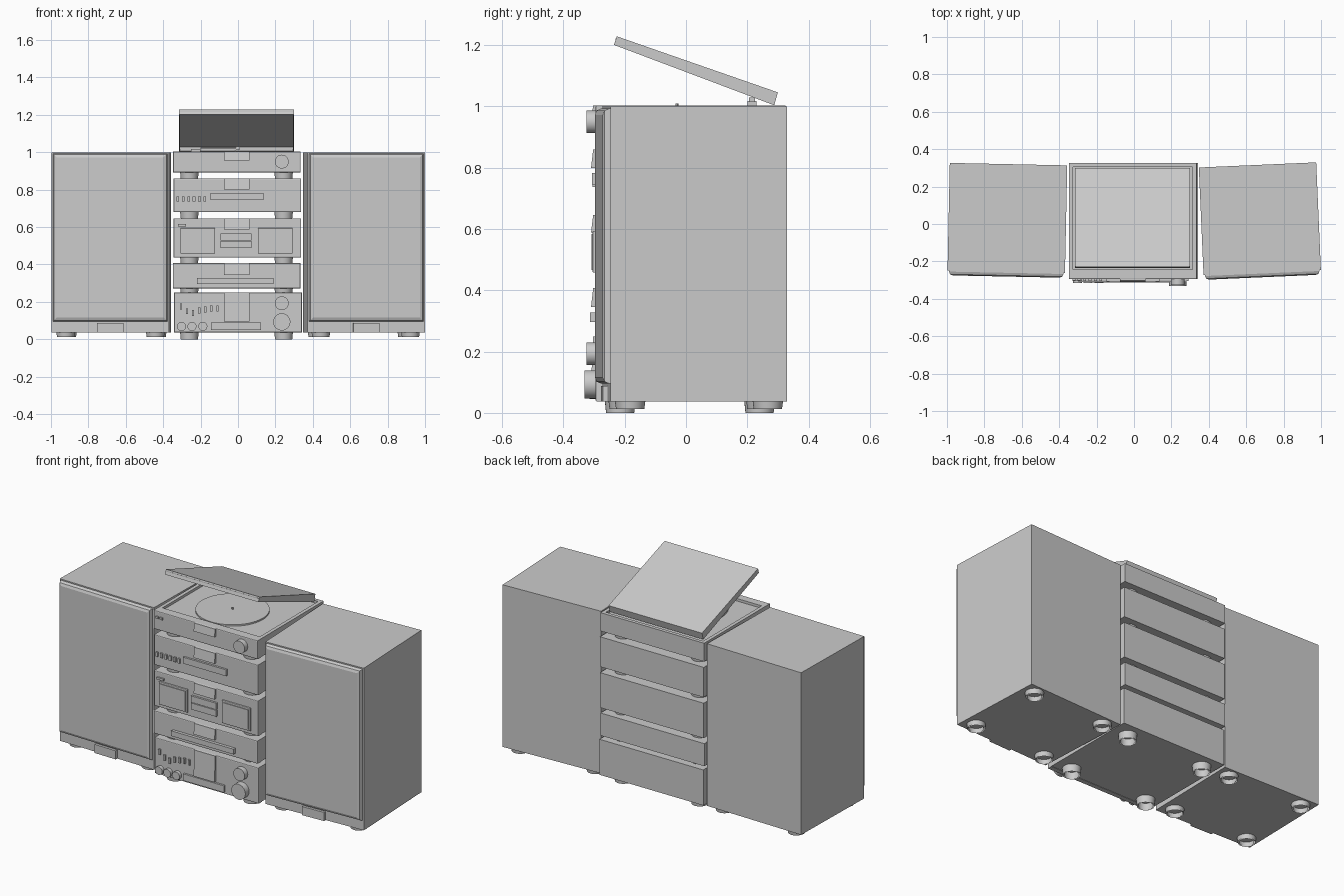
import bpy, bmesh
from math import radians, pi
from mathutils import Matrix, Vector

if "Cube" in bpy.data.objects:
    bpy.data.objects.remove(bpy.data.objects["Cube"])

I = Matrix.Identity(4)


def finish(bm, name, M=I, smooth=False):
    bmesh.ops.recalc_face_normals(bm, faces=bm.faces)
    me = bpy.data.meshes.new(name)
    bm.to_mesh(me)
    bm.free()
    ob = bpy.data.objects.new(name, me)
    bpy.context.collection.objects.link(ob)
    ob.matrix_world = M
    if smooth:
        bpy.ops.object.select_all(action='DESELECT')
        ob.select_set(True)
        bpy.context.view_layer.objects.active = ob
        bpy.ops.object.shade_smooth_by_angle()
    return ob


def box_bm(x0, x1, y0, y1, z0, z1):
    bm = bmesh.new()
    bmesh.ops.create_cube(bm, size=1)
    for v in bm.verts:
        v.co = Vector((x1 if v.co.x > 0 else x0, y1 if v.co.y > 0 else y0, z1 if v.co.z > 0 else z0))
    bm.normal_update()
    return bm


def box(name, x0, x1, y0, y1, z0, z1, M=I, bevel=0):
    """Box; bevel chamfers the edges around its front face."""
    bm = box_bm(x0, x1, y0, y1, z0, z1)
    if bevel:
        front = min(bm.faces, key=lambda f: f.calc_center_median().y)
        bmesh.ops.bevel(bm, geom=list(front.edges), offset=bevel, segments=2, profile=0.5, affect='EDGES')
    return finish(bm, name, M)


def prism_bm(prof, x0, x1):
    """Extrude a (y, z) profile along x."""
    bm = bmesh.new()
    f = bm.faces.new([bm.verts.new((x0, y, z)) for y, z in prof])
    r = bmesh.ops.extrude_face_region(bm, geom=[f])
    bmesh.ops.translate(bm, vec=(x1 - x0, 0, 0), verts=[v for v in r['geom'] if isinstance(v, bmesh.types.BMVert)])
    bmesh.ops.recalc_face_normals(bm, faces=bm.faces)
    bm.normal_update()
    return bm


def cyl(name, c, r, h, axis='Z', M=I, caps=True, r2=None, seg=32):
    bm = bmesh.new()
    rot = Matrix.Rotation(pi / 2, 4, 'X') if axis == 'Y' else I
    bmesh.ops.create_cone(bm, cap_ends=caps, segments=seg, radius1=r, radius2=r2 or r, depth=h,
                          matrix=Matrix.Translation(c) @ rot)
    return finish(bm, name, M, True)


def recess(bm, up, thick, depth):
    """Sink the top or bottom face of a block, leaving a rim."""
    f = (max if up else min)(bm.faces, key=lambda f: f.normal.z)
    bmesh.ops.inset_region(bm, faces=[f], thickness=thick)
    r = bmesh.ops.extrude_face_region(bm, geom=[f])
    vs = [v for v in r['geom'] if isinstance(v, bmesh.types.BMVert)]
    bmesh.ops.delete(bm, geom=[f], context='FACES_ONLY') if f.is_valid else None
    bmesh.ops.translate(bm, vec=(0, 0, -depth if up else depth), verts=vs)


def feet(prefix, dx, ys, z0, z1, M=I, cx=0.0):
    for sx in (-1, 1):
        for y in ys:
            cyl(prefix + "_foot", (cx + sx * dx, y, (z0 + z1) / 2), 0.046, z1 - z0, M=M, caps=False, r2=0.05)
            cyl(prefix + "_foot_inner", (cx + sx * dx, y, (z0 + z1) / 2), 0.040, z1 - z0, M=M, caps=False)


# speakers, each turned slightly
for side, cx, cy, ang in (("left", -0.677, 0.031, -1.2), ("right", 0.673, 0.027, 2.5)):
    M = Matrix.Translation((cx, cy, 0)) @ Matrix.Rotation(radians(ang), 4, 'Z')
    n = side + "_speaker"
    box(n + "_cabinet", -0.314, 0.314, -0.287, 0.289, 0.037, 1.0, M)
    box(n + "_grille", -0.306, 0.306, -0.312, -0.28, 0.096, 0.993, M, 0.02)
    box(n + "_badge", -0.07, 0.07, -0.302, -0.28, 0.037, 0.088, M)
    feet(n, 0.24, (-0.22, 0.23), 0.012, 0.04, M)

# stacked units: name, x offset, bottom, top, display bottom
F = -0.295
units = (("amplifier", 0.0, 0.037, 0.25, 0.096), ("disc_player", -0.007, 0.272, 0.408, 0.345),
         ("cassette_deck", -0.003, 0.437, 0.647, 0.588), ("tuner", -0.003, 0.68, 0.86, 0.80),
         ("turntable", -0.006, 0.893, 1.004, 0.957))
prev = 0.0
for name, ox, z0, z1, d0 in units:
    x0, x1 = -0.341 + ox, 0.341 + ox
    bm = box_bm(x0, x1, F + 0.03, 0.325, z0 + 0.002, z1)
    if name == "turntable":
        recess(bm, True, 0.03, 0.015)
    finish(bm, name + "_body")
    box(name + "_fascia", x0, x1, F, F + 0.031, z0, z1, bevel=0.005)
    top = z1 - 0.001
    finish(prism_bm([(F + 0.01, top), (F - 0.008, top), (F - 0.015, d0), (F + 0.01, d0)], -0.075, 0.062),
           name + "_display")
    feet(name, 0.252, (-0.215, 0.24), prev, z0 + 0.004, cx=-0.008)
    prev = z1

# front knobs and sockets
for n, x, z, r, h in (("turntable_knob", 0.234, 0.95, 0.037, 0.03), ("tone_knob", 0.234, 0.193, 0.037, 0.03),
                      ("volume_knob", 0.234, 0.093, 0.046, 0.036)):
    cyl(n, (x, F - h / 2 + 0.003, z), r, h + 0.006, 'Y')
for x in (-0.302, -0.246, -0.188):
    cyl("small_knob", (x, F - 0.008, 0.069), 0.024, 0.024, 'Y')

# equalizer sliders
for i, z in enumerate((0.175, 0.15, 0.14, 0.155, 0.16, 0.165, 0.165)):
    x = -0.305 + i * 0.0325
    box("equalizer_slider", x - 0.006, x + 0.006, F - 0.01, F + 0.01, z - 0.016, z + 0.016)
box("amplifier_panel", -0.145, 0.122, F - 0.012, F + 0.01, 0.05, 0.09)

# disc tray
box("disc_tray", -0.22, 0.19, F - 0.018, F + 0.01, 0.297, 0.328)

# cassette doors and central keys
for x0, x1 in ((-0.308, -0.122), (0.106, 0.292)):
    box("cassette_door", x0, x1, F - 0.010, F + 0.01, 0.458, 0.594, bevel=0.004)
    box("cassette_window", x0 + 0.01, x1 - 0.01, F - 0.014, F, 0.466, 0.584)
for z in (0.487, 0.529):
    box("deck_key_bar", -0.094, 0.072, F - 0.012, F + 0.01, z, z + 0.038)
box("deck_power_button", -0.322, -0.277, F - 0.01, F + 0.01, 0.604, 0.616)

# tuner bar and buttons
box("tuner_bar", -0.147, 0.137, F - 0.012, F + 0.01, 0.745, 0.783)
for i in range(6):
    x = -0.322 + i * 0.029
    box("tuner_button", x - 0.007, x + 0.007, F - 0.01, F + 0.01, 0.737, 0.764)

# turntable platter and buttons
for x in (-0.322, -0.295):
    box("turntable_button", x - 0.008, x + 0.008, F - 0.008, F + 0.01, 0.962, 0.975)
cyl("platter", (-0.015, -0.03, 0.992), 0.20, 0.012, seg=48)
cyl("spindle", (-0.015, -0.03, 1.0), 0.005, 0.018, seg=12)

# tonearm parked at the back
box("tonearm_base", -0.25, -0.2, 0.2, 0.23, 0.985, 1.018)
finish(prism_bm([(0.212, 1.008), (0.220, 1.008), (0.220, 1.016), (0.212, 1.016)], -0.2, 0.005), "tonearm_tube",
       Matrix.Translation((0, 0, 0.01)) @ Matrix.Shear('XY', 4, (0, 0)))
box("tonearm_head", -0.01, 0.012, 0.206, 0.226, 1.014, 1.03)

# raised hollow lid, hinged at the back
bm = prism_bm([(-0.226, 1.229), (0.30, 1.046), (0.288, 1.004), (-0.235, 1.201)], -0.315, 0.299)
recess(bm, False, 0.008, 0.023)
finish(bm, "dust_lid")
